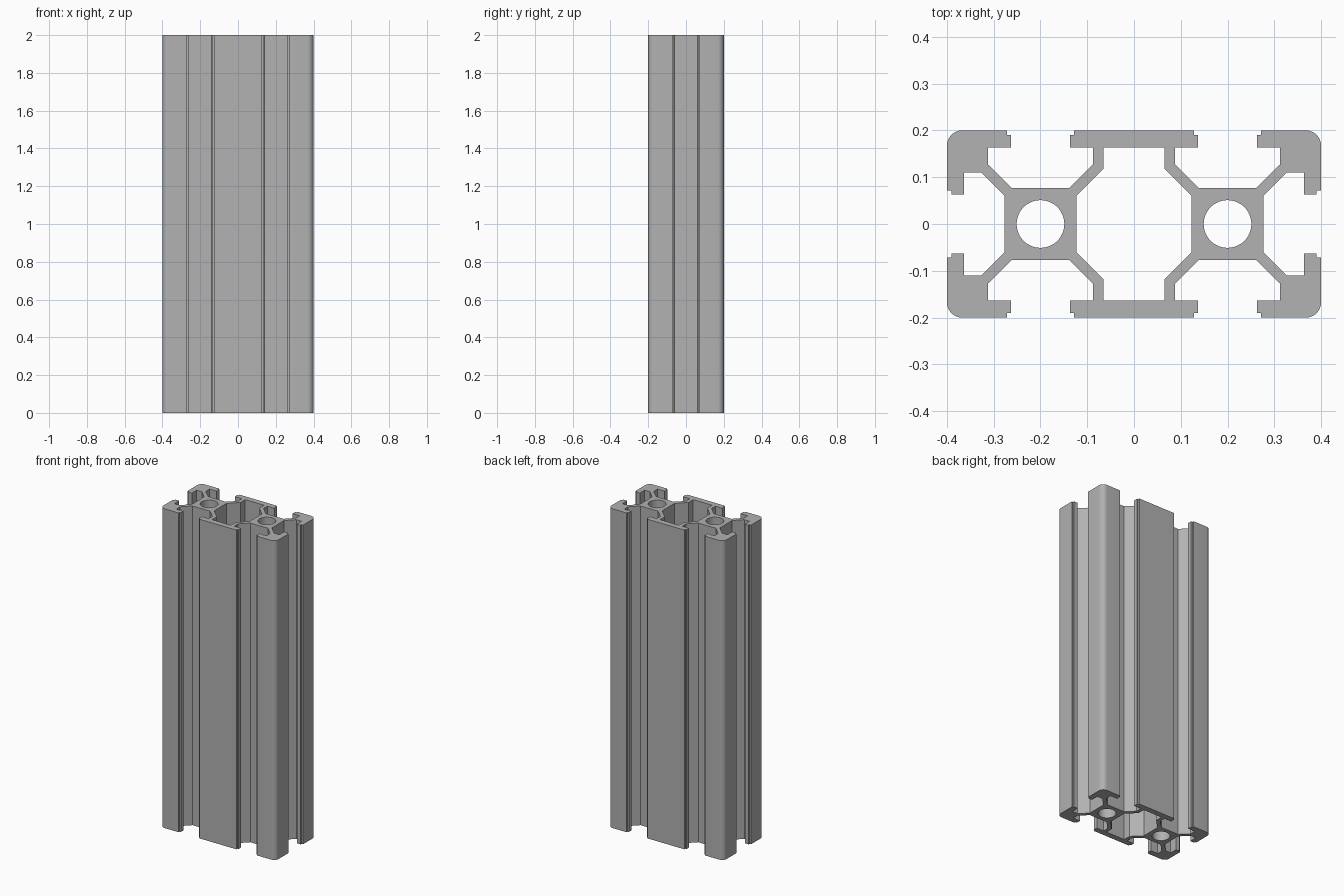
import bpy, bmesh, math

if "Cube" in bpy.data.objects:
    bpy.data.objects.remove(bpy.data.objects["Cube"])

LENGTH = 2.0

aluminium = bpy.data.materials.new("aluminium grey")
aluminium.diffuse_color = (0.445, 0.445, 0.445, 1)
aluminium.use_nodes = True
aluminium.node_tree.nodes["Principled BSDF"].inputs["Base Color"].default_value = aluminium.diffuse_color


def arc(cx, cy, r, a0, a1, n):
    return [(cx + r * math.cos(a0 + (a1 - a0) * i / n),
             cy + r * math.sin(a0 + (a1 - a0) * i / n)) for i in range(n + 1)]


def mirrored_loop(quarter):
    """Closed loop from a first-quadrant path that runs from the y side to the x side."""
    back = quarter[::-1]
    return (quarter
            + [(x, -y) for x, y in back]
            + [(-x, -y) for x, y in quarter]
            + [(-x, y) for x, y in back])


# Outer outline, one quarter: centre flange, top slot, rounded corner, side slot
outer = [(0.128, 0.2), (0.128, 0.19), (0.137, 0.19), (0.137, 0.164), (0.088, 0.164),
         (0.088, 0.127), (0.139, 0.077), (0.261, 0.077), (0.312, 0.127), (0.312, 0.164),
         (0.263, 0.164), (0.263, 0.19), (0.272, 0.19), (0.272, 0.2)]
outer += arc(0.368, 0.168, 0.032, math.pi / 2, 0, 8)
outer += [(0.4, 0.072), (0.39, 0.072), (0.39, 0.063), (0.364, 0.063),
          (0.364, 0.11), (0.327, 0.11), (0.277, 0.06)]

# Central cavity, one quarter
cavity = [(0.065, 0.164), (0.065, 0.118), (0.123, 0.06)]

# Round bores through both cores
bores = [arc(cx, 0, 0.051, 0, math.tau, 48)[:-1] for cx in (-0.2, 0.2)]

# Fill the section between the loops, then extrude it upward
bm = bmesh.new()
edges = []
for loop in [mirrored_loop(outer), mirrored_loop(cavity)] + bores:
    vs = [bm.verts.new((x, y, 0)) for x, y in loop]
    edges += [bm.edges.new((vs[i - 1], vs[i])) for i in range(len(vs))]
bmesh.ops.triangle_fill(bm, edges=edges, use_beauty=True, normal=(0, 0, 1))
ext = bmesh.ops.extrude_face_region(bm, geom=bm.faces[:], use_keep_orig=True)
bmesh.ops.translate(bm, vec=(0, 0, LENGTH),
                    verts=[g for g in ext["geom"] if isinstance(g, bmesh.types.BMVert)])
bmesh.ops.recalc_face_normals(bm, faces=bm.faces[:])

mesh = bpy.data.meshes.new("slotted_rail")
bm.to_mesh(mesh)
bm.free()
mesh.materials.append(aluminium)
rail = bpy.data.objects.new("slotted_rail", mesh)
bpy.context.collection.objects.link(rail)

# Smooth the bores and corners, keep the slot edges sharp
bpy.context.view_layer.objects.active = rail
rail.select_set(True)
bpy.ops.object.shade_smooth_by_angle(angle=math.radians(30))
